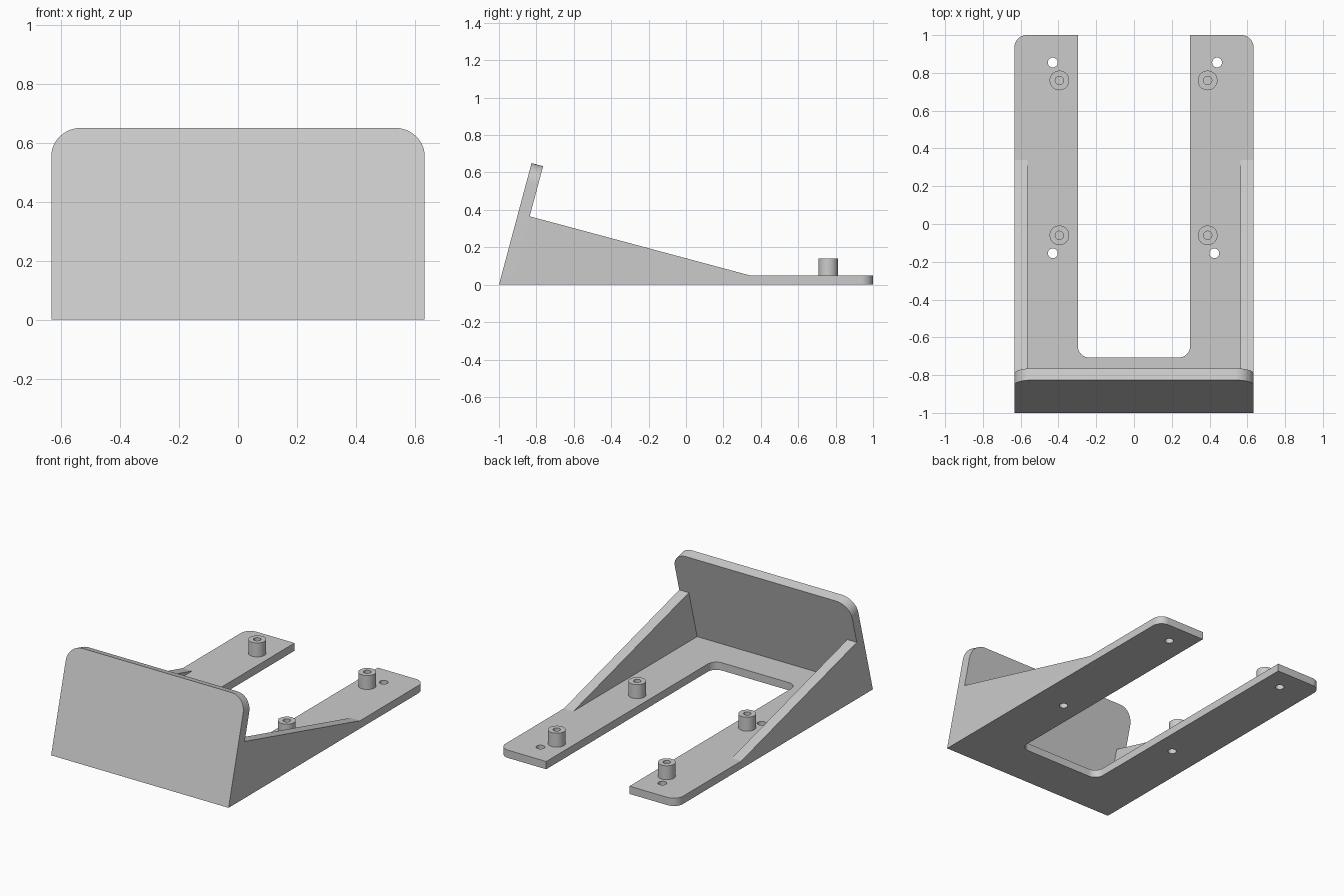
import bpy, bmesh, math
from mathutils import Vector, Matrix

cube = bpy.data.objects.get("Cube")
if cube:
    bpy.data.objects.remove(cube, do_unlink=True)

grey = bpy.data.materials.new("light grey plastic")
grey.use_nodes = True
colour = (0.6, 0.6, 0.6, 1)
grey.diffuse_color = colour
grey.node_tree.nodes["Principled BSDF"].inputs["Base Color"].default_value = colour

HALF = 0.633          # half width
BASE = 0.05           # base plate thickness
TILT = math.radians(15)


def rounded(corners):
    """Outline from (x, y, radius) corners, with arcs where the radius is not zero."""
    out = []
    for i, (x, y, r) in enumerate(corners):
        p = Vector((x, y))
        if r == 0:
            out.append(p)
            continue
        a = (Vector(corners[i - 1][:2]) - p).normalized()
        b = (Vector(corners[(i + 1) % len(corners)][:2]) - p).normalized()
        centre = p + (a + b) * r
        for k in range(13):
            t = k / 12 * math.pi / 2
            out.append(centre - b * r * math.cos(t) - a * r * math.sin(t))
    return out


def finish(name, bm):
    bmesh.ops.recalc_face_normals(bm, faces=bm.faces)
    mesh = bpy.data.meshes.new(name)
    bm.to_mesh(mesh)
    bm.free()
    obj = bpy.data.objects.new(name, mesh)
    bpy.context.collection.objects.link(obj)
    mesh.materials.append(grey)
    return obj


def smooth(obj):
    bpy.ops.object.select_all(action='DESELECT')
    obj.select_set(True)
    bpy.context.view_layer.objects.active = obj
    bpy.ops.object.shade_smooth_by_angle(angle=math.radians(30))


def prism(points, depth, matrix):
    """Extrude a flat outline along local z, then place it."""
    bm = bmesh.new()
    face = bm.faces.new([bm.verts.new((p[0], p[1], 0)) for p in points])
    ext = bmesh.ops.extrude_face_region(bm, geom=[face])
    moved = [v for v in ext["geom"] if isinstance(v, bmesh.types.BMVert)]
    bmesh.ops.translate(bm, verts=moved, vec=(0, 0, depth))
    bm.transform(matrix)
    return bm


# U-shaped base plate
SLOT, SLOT_FRONT = 0.297, -0.707
outline = rounded([
    (-HALF, -0.95, 0), (HALF, -0.95, 0), (HALF, 1, 0.065), (SLOT, 1, 0),
    (SLOT, SLOT_FRONT, 0.06), (-SLOT, SLOT_FRONT, 0.06), (-SLOT, 1, 0), (-HALF, 1, 0.065)])
base = finish("base_plate", prism(outline, BASE, Matrix()))

# Screw holes through the base
cut = bmesh.new()
for x, y in [(-0.43, 0.855), (0.44, 0.855), (-0.43, -0.155), (0.425, -0.155)]:
    bmesh.ops.create_cone(cut, cap_ends=True, segments=32, radius1=0.026, radius2=0.026,
                          depth=0.3, matrix=Matrix.Translation((x, y, 0)))
cutter = finish("screw_hole_cutter", cut)
cutter.hide_render = True
mod = base.modifiers.new("screw holes", 'BOOLEAN')
mod.operation, mod.solver, mod.object = 'DIFFERENCE', 'EXACT', cutter
bpy.context.view_layer.objects.active = base
bpy.ops.object.modifier_apply(modifier=mod.name)
bpy.data.objects.remove(cutter, do_unlink=True)
smooth(base)

# Leaning front panel with rounded top corners, trimmed flat at the ground
height = 0.65 / math.cos(TILT)
outline = rounded([(-HALF, -0.1, 0), (HALF, -0.1, 0), (HALF, height, 0.1), (-HALF, height, 0.1)])
place = (Matrix.Translation((0, -1, 0)) @ Matrix.Rotation(-TILT, 4, 'X')
         @ Matrix.Rotation(math.pi / 2, 4, 'X'))
bm = prism(outline, -0.064, place)
res = bmesh.ops.bisect_plane(bm, geom=bm.verts[:] + bm.edges[:] + bm.faces[:],
                             plane_co=(0, 0, 0), plane_no=(0, 0, 1), clear_inner=True)
bmesh.ops.holes_fill(bm, edges=[e for e in bm.edges if e.is_boundary])
smooth(finish("front_panel", bm))

# Sloping side ribs, profile in y and z extruded along x
profile = [(-0.95, BASE), (0.34, BASE), (-0.86, 0.372)]
along_x = Matrix(((0, 0, 1, 0), (1, 0, 0, 0), (0, 1, 0, 0), (0, 0, 0, 1)))
for side, x in (("left", HALF - 0.068), ("right", -HALF)):
    finish(side + "_side_rib", prism(profile, 0.068, Matrix.Translation((x, 0, 0)) @ along_x))

# Hollow standoffs, each a turned ring
for end, y in (("back", 0.76), ("middle", -0.06)):
    for side, x in (("left", 0.39), ("right", -0.395)):
        bm = bmesh.new()
        ring = [bm.verts.new((r, 0, z)) for r, z in
                ((0.022, BASE), (0.022, 0.14), (0.052, 0.14), (0.052, BASE))]
        edges = [bm.edges.new(pair) for pair in zip(ring, ring[1:])]
        bmesh.ops.spin(bm, geom=ring + edges, cent=(0, 0, 0), axis=(0, 0, 1),
                       angle=math.tau, steps=40, use_merge=True)
        bmesh.ops.remove_doubles(bm, verts=bm.verts, dist=0.0001)
        bmesh.ops.translate(bm, verts=bm.verts, vec=(x, y, 0))
        smooth(finish(f"{end}_{side}_standoff", bm))
